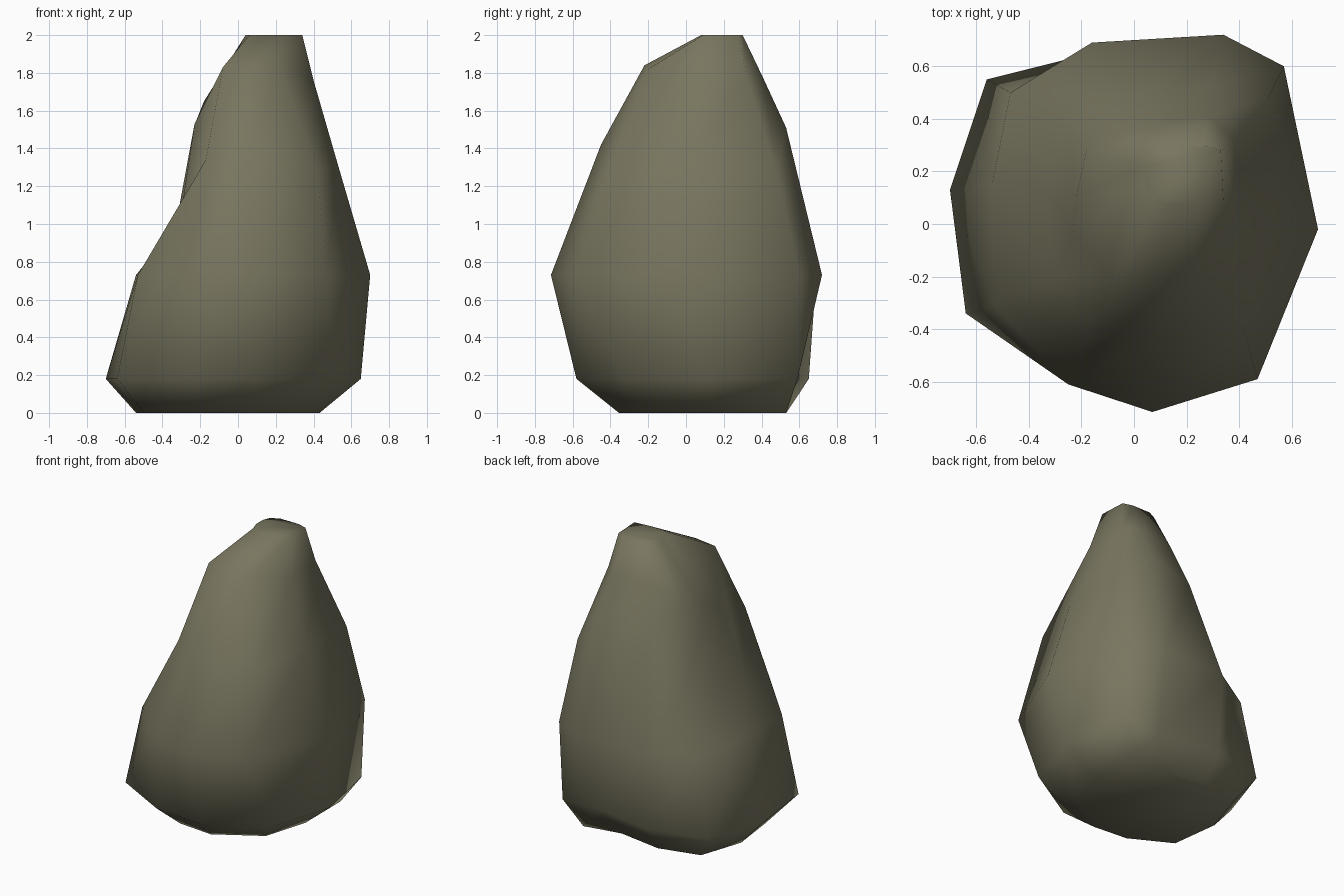
import bpy, bmesh

# Cross-sections run counterclockwise from the front, ten points each
foot = [(.10, -.58), (.52, -.33), (.65, .10), (.55, .59), (.28, .58),
        (-.16, .65), (-.56, .55), (-.70, .13), (-.64, -.34), (-.25, -.55)]
belly = [(.07, -.715), (.47, -.59), (.70, -.02), (.57, .60), (.34, .72),
         (-.16, .69), (-.47, .50), (-.54, .15), (-.53, -.31), (-.25, -.61)]
waist = [(.06, -.45, 1.42), (.42, -.41, 1.28), (.53, .0, 1.31), (.51, .48, 1.28), (.30, .53, 1.51),
         (-.05, .49, 1.45), (-.26, .38, 1.08), (-.33, .13, .99), (-.31, -.20, 1.0), (-.17, -.42, 1.34)]
shoulder = [(.08, -.22, 1.84), (.23, -.20, 1.82), (.40, .04, 1.76), (.38, .32, 1.77), (.28, .41, 1.77),
            (.0, .37, 1.75), (-.18, .28, 1.65), (-.22, .10, 1.55), (-.23, -.04, 1.53), (-.08, -.21, 1.83)]
crown = [(.13, .08), (.24, .08), (.34, .09), (.33, .28), (.26, .30),
         (.12, .30), (.06, .27), (.04, .22), (.04, .15), (.06, .09)]

# The base is the foot outline drawn in, fuller at the back right corner
base = [(.72 * x - .036, .72 * y + .063) for x, y in foot]
base[3] = (.43, .53)


def at(ring, z):
    return [(x, y, z) for x, y in ring]


levels = [at(base, 0), at(foot, .18), at(belly, .73), waist, shoulder, at(crown, 2.0)]

# Boulder: bridge the sections and cap both ends
bm = bmesh.new()
rings = [[bm.verts.new(p) for p in lv] for lv in levels]
n = len(foot)
for lo, hi in zip(rings, rings[1:]):
    for i in range(n):
        j = (i + 1) % n
        bm.faces.new((lo[i], lo[j], hi[j], hi[i]))
bm.faces.new(rings[0][::-1])
bm.faces.new(rings[-1])
bmesh.ops.recalc_face_normals(bm, faces=bm.faces)
for f in bm.faces:
    f.smooth = True
mesh = bpy.data.meshes.new("boulder")
bm.to_mesh(mesh)
bm.free()

stone = bpy.data.materials.new("mossy_grey_stone")
stone.diffuse_color = (.19, .18, .115, 1)
mesh.materials.append(stone)
boulder = bpy.data.objects.new("boulder", mesh)
bpy.context.collection.objects.link(boulder)
